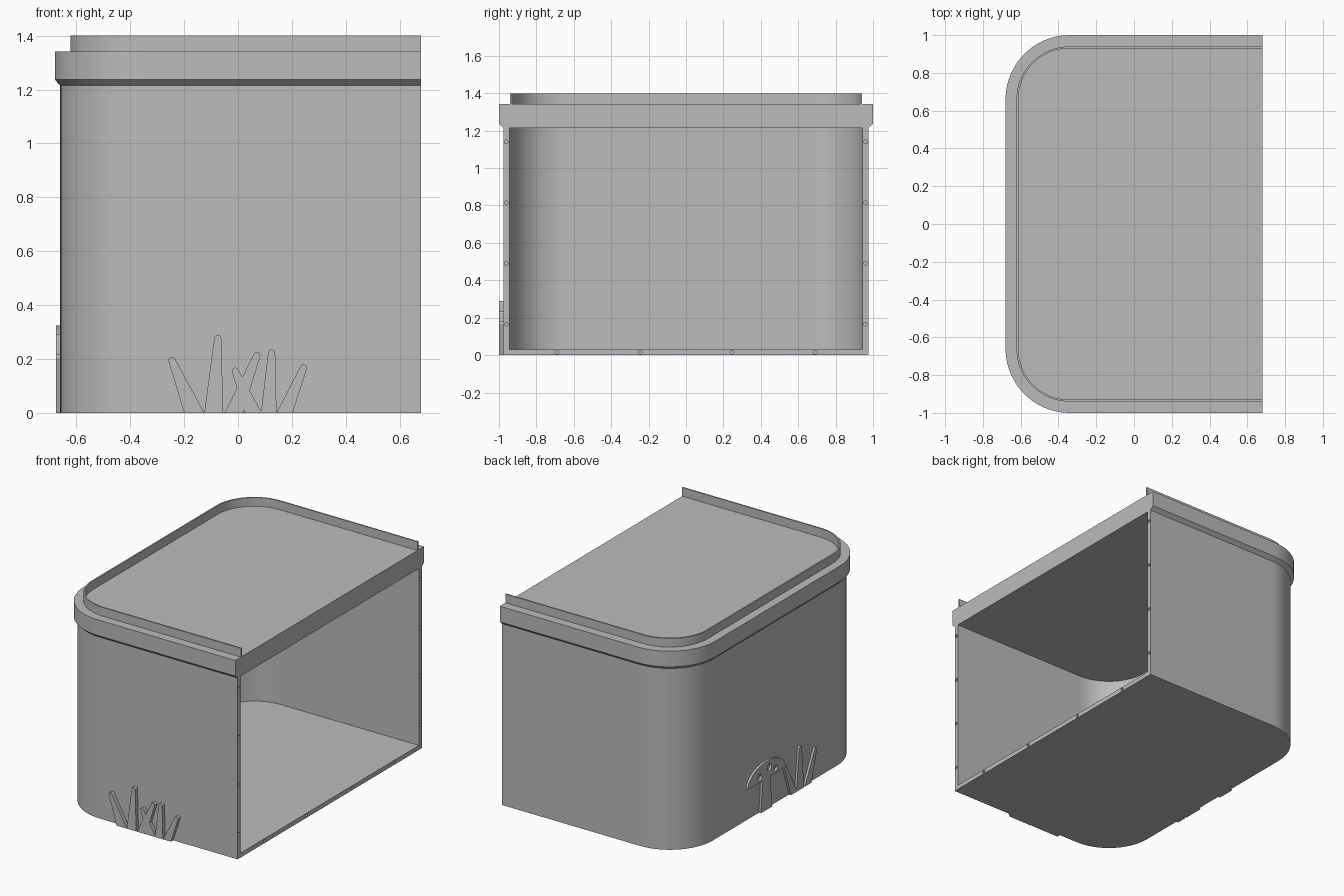
import bpy, bmesh, math
from mathutils import Vector, Matrix

cube = bpy.data.objects.get("Cube")
if cube:
    bpy.data.objects.remove(cube, do_unlink=True)

grey = bpy.data.materials.new("light grey")
grey.use_nodes = True
tone = (0.5, 0.5, 0.5, 1)
grey.diffuse_color = tone
grey.node_tree.nodes["Principled BSDF"].inputs["Base Color"].default_value = tone

END = 0.68  # open end of the bin


def make_object(name, bm):
    bmesh.ops.recalc_face_normals(bm, faces=bm.faces)
    mesh = bpy.data.meshes.new(name)
    bm.to_mesh(mesh)
    bm.free()
    mesh.materials.append(grey)
    obj = bpy.data.objects.new(name, mesh)
    bpy.context.collection.objects.link(obj)
    return obj


def loft(name, sections):
    """Solid through matching closed loops of points."""
    bm = bmesh.new()
    loops = [[bm.verts.new(p) for p in s] for s in sections]
    n = len(loops[0])
    for a, b in zip(loops, loops[1:]):
        for i in range(n):
            j = (i + 1) % n
            bm.faces.new((a[i], a[j], b[j], b[i]))
    bm.faces.new(loops[0][::-1])
    bm.faces.new(loops[-1])
    return make_object(name, bm)


def outline(back, half, radius, end=END, steps=20):
    """Plan shape: straight at +x, two rounded corners at -x."""
    pts = [(end, half)]
    for side in (1, -1):
        for i in range(steps + 1):
            t = math.pi / 2 * (i / steps if side == 1 else 1 - i / steps)
            pts.append((back + radius - radius * math.sin(t),
                        side * (half - radius + radius * math.cos(t))))
    return pts + [(end, -half)]


def at(pts, z):
    return [(x, y, z) for x, y in pts]


def combine(obj, other, operation):
    mod = obj.modifiers.new(operation, "BOOLEAN")
    mod.operation, mod.object, mod.solver = operation, other, "EXACT"
    bpy.ops.object.select_all(action="DESELECT")
    bpy.context.view_layer.objects.active = obj
    obj.select_set(True)
    bpy.ops.object.modifier_apply(modifier=mod.name)
    bpy.data.objects.remove(other, do_unlink=True)


def smooth(obj):
    bpy.ops.object.select_all(action="DESELECT")
    bpy.context.view_layer.objects.active = obj
    obj.select_set(True)
    bpy.ops.object.shade_smooth_by_angle(angle=math.radians(30))


# Bin body, hollowed from the open end
outer = outline(-0.66, 0.975, 0.32)
body = loft("bin_body", [at(outer, 0), at(outer, 1.215)])
inner = outline(-0.63, 0.945, 0.29, END + 0.1)
combine(body, loft("cavity", [at(inner, 0.03), at(inner, 1.3)]), "DIFFERENCE")

# Pin holes along the open edge
holes = bmesh.new()
spots = [(s * 0.96, z) for s in (1, -1) for z in (0.165, 0.49, 0.815, 1.14)]
spots += [(s * y, 0.016) for s in (1, -1) for y in (0.245, 0.69)]
for y, z in spots:
    place = Matrix.Translation((END, y, z)) @ Matrix.Rotation(math.pi / 2, 4, "Y")
    bmesh.ops.create_cone(holes, cap_ends=True, segments=12, radius1=0.01,
                          radius2=0.01, depth=0.06, matrix=place)
combine(body, make_object("pin_holes", holes), "DIFFERENCE")
smooth(body)

# Lid slab with chamfered underside
wide = outline(-0.68, 1.0, 0.34)
smooth(loft("lid_slab", [at(outer, 1.215), at(wide, 1.237), at(wide, 1.342)]))

# Thin upright lip on the lid
ring = outline(-0.622, 0.94, 0.28) + outline(-0.612, 0.93, 0.27)[::-1]
smooth(loft("lid_lip", [at(ring, 1.34), at(ring, 1.4)]))


# Wall reliefs: flat shapes drawn as (across, up), mapped onto a wall
def on_front(a, z, d):
    return (a, -0.97 - d, z)


def on_back(a, z, d):
    return (-0.655 - d, -a, z)


def relief(name, pts, wall, depth, start=0.0):
    return loft(name, [[wall(a, z, d) for a, z in pts] for d in (start, depth)])


def blade(name, tip, left, right, wall, depth, r=0.013):
    """Grass blade tapering to a round tip."""
    centre = Vector(tip)
    lean = math.atan2(tip[1], tip[0] - (left + right) / 2)
    pts = [(left, 0), (right, 0)]
    for i in range(9):
        t = lean - math.pi / 2 + math.pi * i / 8
        pts.append((centre.x + r * math.cos(t), centre.y + r * math.sin(t)))
    return relief(name, pts, wall, depth)


def disc(centre, r, n=16):
    return [(centre[0] + r * math.cos(2 * math.pi * i / n),
             centre[1] + r * math.sin(2 * math.pi * i / n)) for i in range(n)]


# Front grass
FRONT = 0.03
grass = [((-0.245, 0.195), -0.2, -0.125), ((-0.075, 0.277), -0.125, -0.055),
         ((0.125, 0.222), 0.085, 0.143), ((0.243, 0.167), 0.143, 0.203)]
for i, (tip, left, right) in enumerate(grass):
    blade(f"front_grass_{i + 1}", tip, left, right, on_front, FRONT)
crossed = blade("front_grass_crossed", (-0.01, 0.155), 0.025, 0.088, on_front, FRONT)
combine(crossed, blade("partner", (0.07, 0.212), -0.05, 0.018, on_front, FRONT), "UNION")

# Back wall grass
BACK = 0.02
grass = [((0.094, 0.2), 0.147, 0.215), ((0.25, 0.277), 0.205, 0.285),
         ((0.41, 0.205), 0.295, 0.365)]
for i, (tip, left, right) in enumerate(grass):
    blade(f"back_grass_{i + 1}", tip, left, right, on_back, BACK)

# Back wall mushroom: domed cap with round holes, plus stem
dome = [(-0.107 + 0.2 * math.cos(math.pi * i / 24),
         0.21 + 0.115 * math.sin(math.pi * i / 24)) for i in range(25)]
cap = relief("mushroom_cap", dome, on_back, BACK)
for centre, r in (((-0.181, 0.243), 0.022), ((-0.08, 0.275), 0.024), ((-0.015, 0.243), 0.02)):
    combine(cap, relief("spot", disc(centre, r), on_back, 0.05, -0.03), "DIFFERENCE")
relief("mushroom_stem", [(-0.17, 0), (-0.054, 0), (-0.07, 0.21), (-0.154, 0.21)], on_back, BACK)
